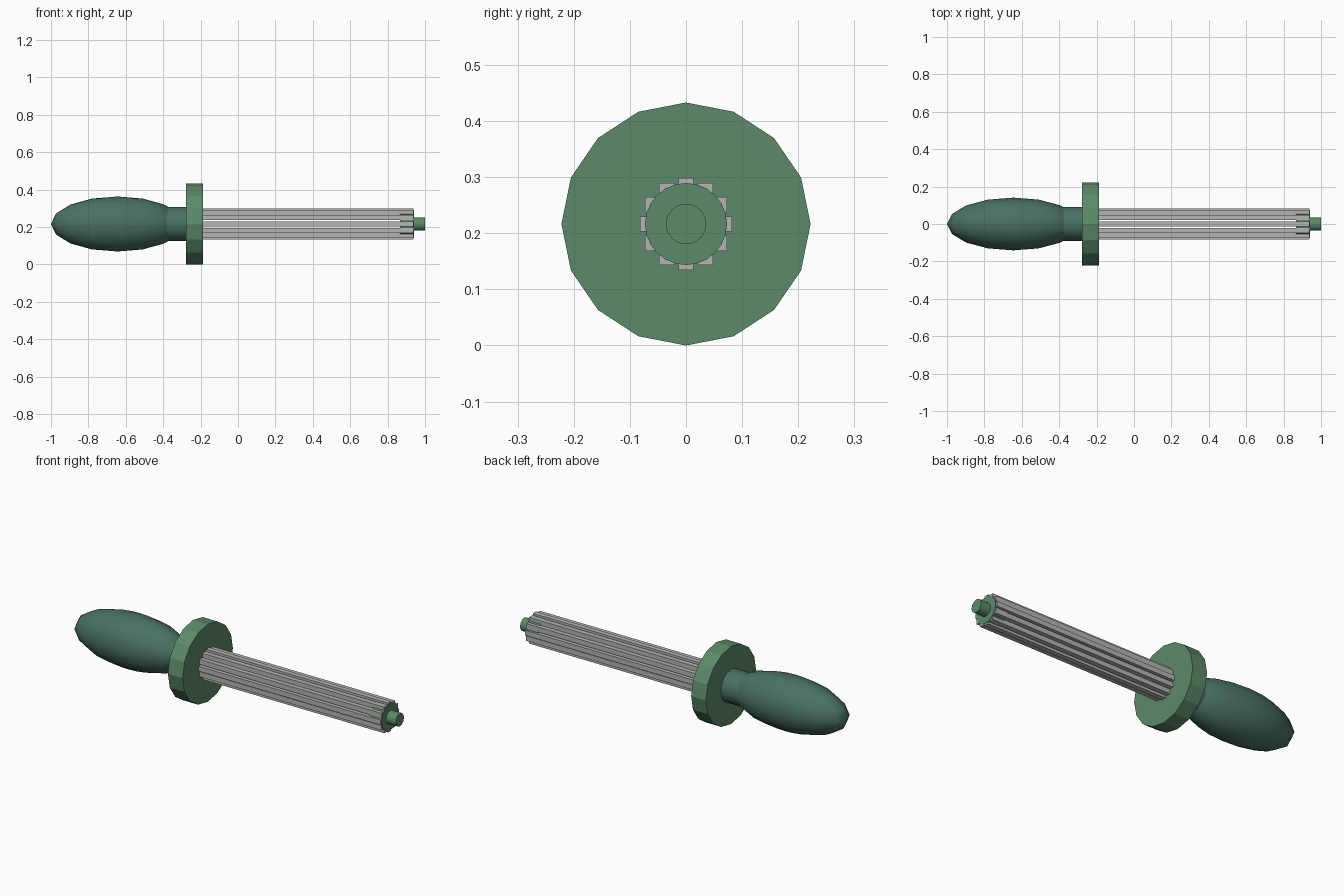
import bpy, math

AXIS = 0.2165  # height of the long axis

cube = bpy.data.objects.get("Cube")
if cube:
    bpy.data.objects.remove(cube, do_unlink=True)


def material(name, rgb):
    m = bpy.data.materials.new(name)
    m.use_nodes = True
    m.diffuse_color = (*rgb, 1)
    m.node_tree.nodes["Principled BSDF"].inputs["Base Color"].default_value = (*rgb, 1)
    return m


green = material("leaf_green", (0.107, 0.255, 0.142))
teal = material("dark_teal", (0.067, 0.165, 0.127))
grey = material("light_grey", (0.46, 0.46, 0.46))


def finish(name, mat, smooth=None):
    ob = bpy.context.object
    ob.name = name
    ob.data.materials.append(mat)
    bpy.ops.object.transform_apply(location=False, rotation=True, scale=True)
    if smooth:
        bpy.ops.object.shade_smooth_by_angle(angle=math.radians(smooth))
    return ob


def rod(name, x0, x1, ry, rz, sides, mat, smooth=None):
    """Cylinder lying along x, with a corner at the top."""
    bpy.ops.mesh.primitive_cylinder_add(
        vertices=sides, radius=1, depth=x1 - x0,
        location=((x0 + x1) / 2, 0, AXIS), rotation=(0, math.pi / 2, 0))
    bpy.context.object.scale = (rz, ry, 1)
    return finish(name, mat, smooth)


# Handle: stretched ball and neck
bpy.ops.mesh.primitive_uv_sphere_add(segments=16, ring_count=8, radius=1,
                                     location=(-0.645, 0, AXIS))
bpy.context.object.scale = (0.355, 0.141, 0.147)
finish("handle_grip", teal, 60)
rod("handle_neck", -0.42, -0.26, 0.09, 0.09, 16, teal, 40)

# Round guard plate
rod("guard_disc", -0.278, -0.187, 0.222, 0.2165, 16, green)

# Ring of square bars, all kept upright
for i in range(12):
    a = math.radians(30 * i)
    x0, x1 = -0.2, 0.937
    bpy.ops.mesh.primitive_cube_add(
        size=1, location=((x0 + x1) / 2, 0.0685 * math.cos(a),
                          AXIS + 0.0685 * math.sin(a)))
    bpy.context.object.scale = (x1 - x0, 0.0276, 0.0276)
    finish(f"bar_{i + 1}", grey)

# End cap and pin
rod("end_cap", 0.865, 0.94, 0.073, 0.073, 24, green, 40)
rod("end_pin", 0.93, 1.0, 0.036, 0.036, 24, green, 40)
